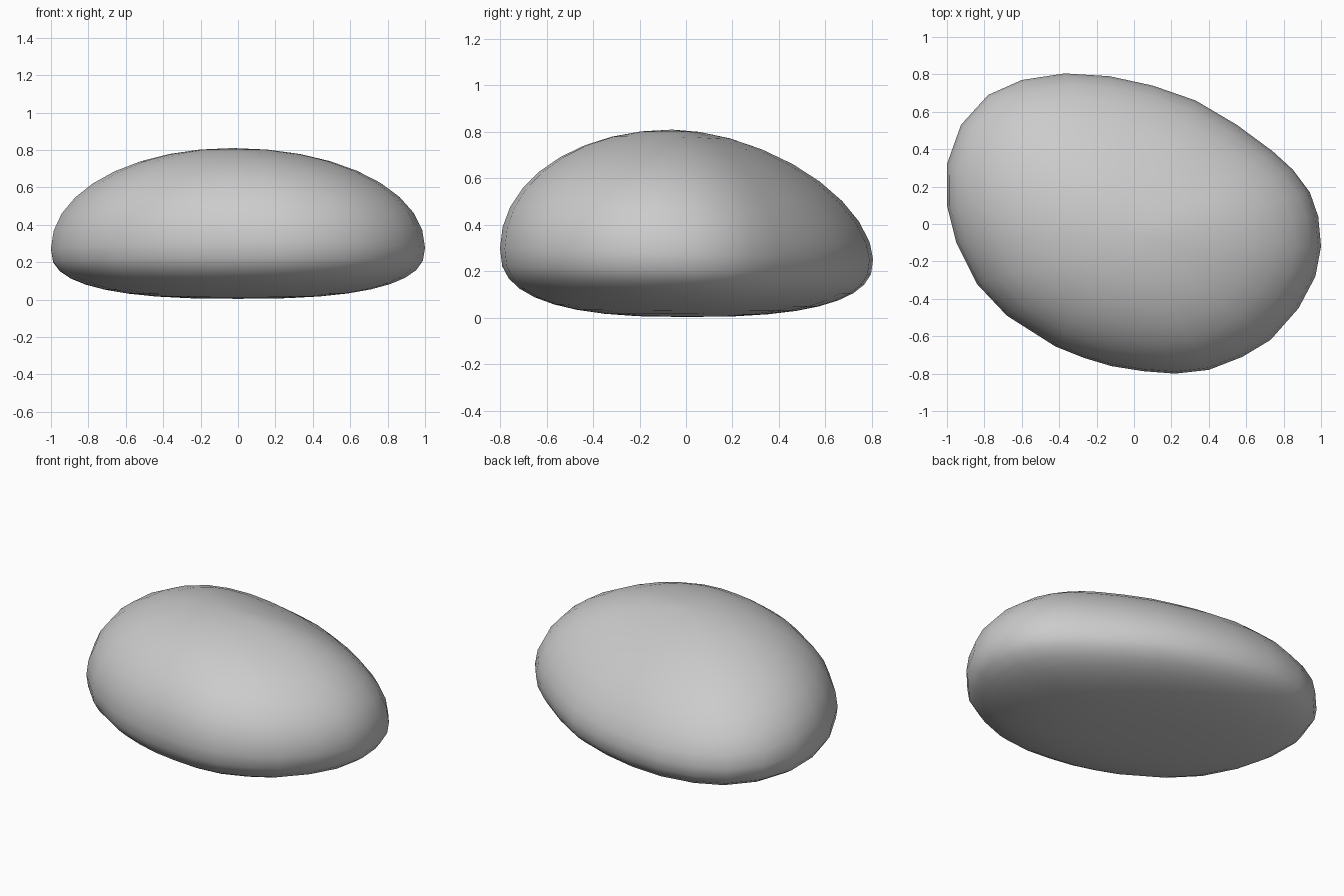
import bpy, bmesh, math

if "Cube" in bpy.data.objects:
    bpy.data.objects.remove(bpy.data.objects["Cube"])

# Widest outline of the stone, seen from above
outline = [(1, -.12), (.985, .04), (.94, .17), (.85, .29), (.74, .39), (.55, .53),
           (.33, .66), (.1, .74), (-.13, .79), (-.37, .805), (-.6, .77), (-.78, .69),
           (-.925, .53), (-1, .32), (-1, .1), (-.95, -.1), (-.84, -.32), (-.68, -.49),
           (-.42, -.655), (-.27, -.715), (-.12, -.76), (.05, -.787), (.22, -.8),
           (.4, -.78), (.58, -.71), (.73, -.62), (.88, -.45), (.97, -.28)]
TOP = (-.03, -.06, .81)
BOTTOM = (0, 0, .004)
STEPS = 9


def section_point(x, y, k, pole, power, edge_z):
    """Superellipse arc from the outline point (k=0) to the pole (k=1)."""
    a = k * math.pi / 2
    r = math.cos(a) ** (2 / power)
    h = math.sin(a) ** (2 / power)
    return (pole[0] * (1 - r) + x * r,
            pole[1] * (1 - r) + y * r,
            edge_z + (pole[2] - edge_z) * h)


def ring(bm, k, pole, upper):
    verts = []
    for x, y in outline:
        ang = math.atan2(y, x)
        back = max(0, math.cos(ang - math.radians(85)))
        edge_z = .275 - .025 * math.sin(ang)
        # The back slopes off more steeply; the underside is flatter
        power = 2.04 - .36 * back if upper else 2.6
        verts.append(bm.verts.new(section_point(x, y, k, pole, power, edge_z)))
    return verts


# Stone body: rings from underside to crown
bm = bmesh.new()
rings = [ring(bm, i / STEPS, BOTTOM, False) for i in range(STEPS - 1, 0, -1)]
rings += [ring(bm, i / STEPS, TOP, True) for i in range(STEPS)]
n = len(outline)
for lo, hi in zip(rings, rings[1:]):
    for i in range(n):
        j = (i + 1) % n
        bm.faces.new((lo[i], lo[j], hi[j], hi[i]))
for pole, loop in ((BOTTOM, rings[0]), (TOP, rings[-1])):
    c = bm.verts.new(pole)
    for i in range(n):
        bm.faces.new((loop[i], loop[(i + 1) % n], c))
bmesh.ops.recalc_face_normals(bm, faces=bm.faces)
for f in bm.faces:
    f.smooth = True

mesh = bpy.data.meshes.new("stone")
bm.to_mesh(mesh)
bm.free()
stone = bpy.data.objects.new("stone", mesh)
bpy.context.collection.objects.link(stone)
